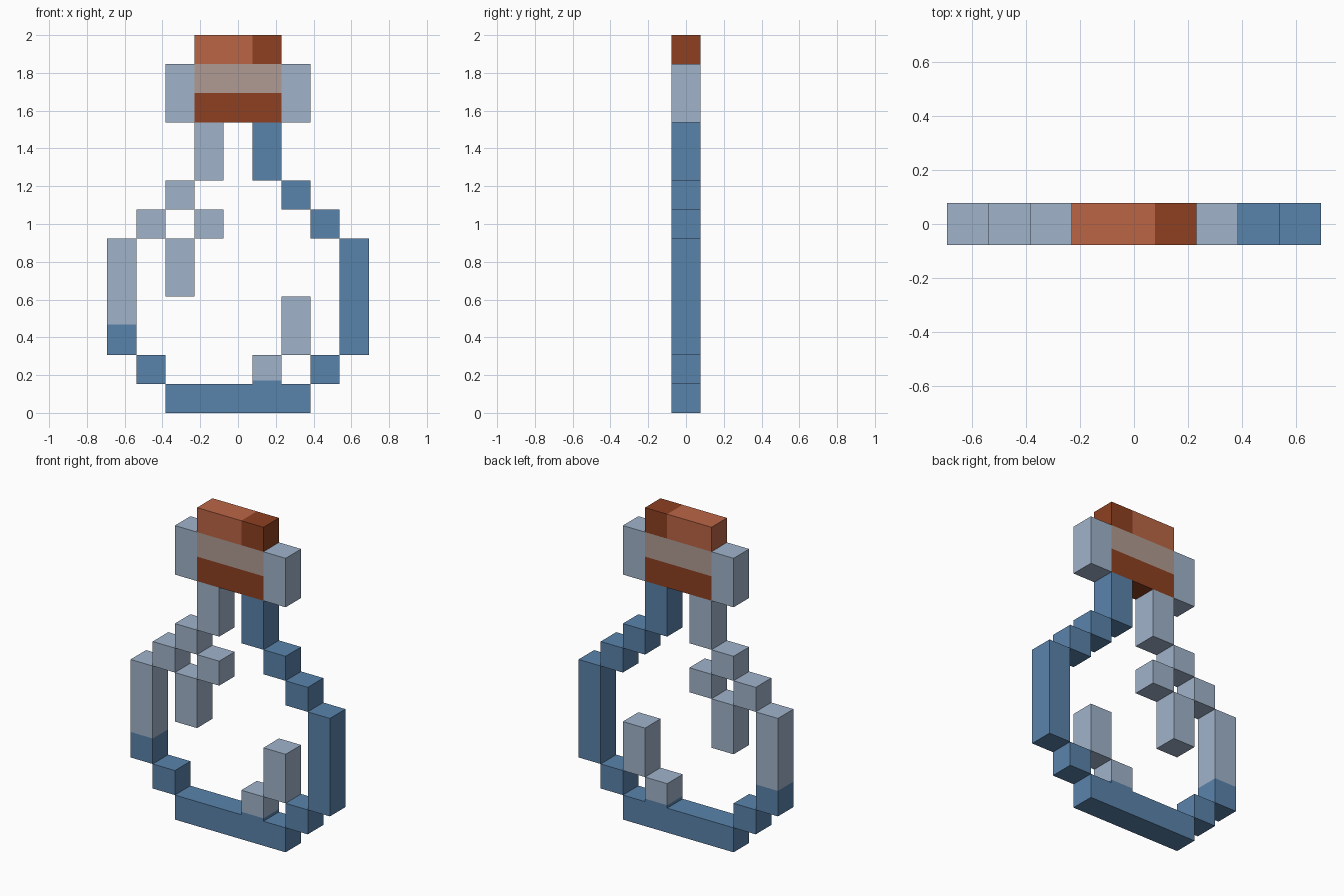
import bpy
import bmesh

cube = bpy.data.objects.get("Cube")
if cube:
    bpy.data.objects.remove(cube, do_unlink=True)

U = 2 / 13          # one pixel block
COLUMNS = 9


def linear(c):
    c /= 255
    return c / 12.92 if c <= 0.04045 else ((c + 0.055) / 1.055) ** 2.4


def material(name, r, g, b):
    mat = bpy.data.materials.new(name)
    mat.use_nodes = True
    colour = (linear(r), linear(g), linear(b), 1)
    mat.diffuse_color = colour
    bsdf = next(n for n in mat.node_tree.nodes if n.type == 'BSDF_PRINCIPLED')
    bsdf.inputs["Base Color"].default_value = colour
    return mat


PALE = material("pale glass", 160, 179, 202)
BLUE = material("blue glass", 90, 131, 171)
ORANGE = material("cork orange", 186, 101, 69)
BROWN = material("cork brown", 142, 64, 33)
TAN = material("cork behind glass", 176, 155, 146)


def block(name, col, row, wide, high, mats, rule=None, cuts=()):
    """Box on the pixel grid; cuts are (axis, grid line), rule picks a material."""
    bm = bmesh.new()
    bmesh.ops.create_cube(bm, size=1)
    for v in bm.verts:
        v.co.x = (col + (v.co.x + 0.5) * wide - COLUMNS / 2) * U
        v.co.y *= U
        v.co.z = (row + (v.co.z + 0.5) * high) * U
    for axis, line in cuts:
        co, no = [0, 0, 0], [0, 0, 0]
        co[axis] = (line - (COLUMNS / 2 if axis == 0 else 0)) * U
        no[axis] = 1
        bmesh.ops.bisect_plane(bm, geom=bm.verts[:] + bm.edges[:] + bm.faces[:],
                               plane_co=co, plane_no=no)
    if rule:
        for f in bm.faces:
            c = f.calc_center_median()
            f.material_index = rule(c.x / U + COLUMNS / 2, c.z / U)
    mesh = bpy.data.meshes.new(name)
    bm.to_mesh(mesh)
    bm.free()
    for m in mats:
        mesh.materials.append(m)
    obj = bpy.data.objects.new(name, mesh)
    bpy.context.collection.objects.link(obj)
    return obj


# Flask outline, right half pale where it catches the light
block("flask_base", 2, 0, 5, 1, [BLUE])
block("right_lower_corner", 1, 1, 1, 1, [BLUE])
block("left_lower_corner", 7, 1, 1, 1, [BLUE])
block("right_wall", 0, 2, 1, 4, [BLUE, PALE],
      lambda c, r: int(r > 3.02), [(2, 3.04)])
block("left_wall", 8, 2, 1, 4, [BLUE])
for side, mat, cols in (("right", PALE, (1, 2, 3)), ("left", BLUE, (7, 6, 5))):
    block(side + "_lower_shoulder", cols[0], 6, 1, 1, [mat])
    block(side + "_upper_shoulder", cols[1], 7, 1, 1, [mat])
    block(side + "_neck", cols[2], 8, 1, 2, [mat])

# Glints inside the flask
block("upper_glint_dot", 3, 6, 1, 1, [PALE])
block("upper_glint_bar", 2, 4, 1, 2, [PALE])
block("lower_glint_bar", 6, 2, 1, 2, [PALE])
block("lower_glint_dot", 5, 1, 1, 1, [BLUE, PALE],
      lambda c, r: int(r > 1.13), [(2, 1.12)])

# Glass lip around the stopper
block("right_lip", 2, 10, 1, 2, [PALE])
block("left_lip", 6, 10, 1, 2, [PALE])


# Stopper: brown below, tinted band, orange top with a brown end
def cork_colour(c, r):
    if r < 11:
        return 1
    if r < 12:
        return 2
    return 1 if c > 5 else 0


block("stopper", 3, 10, 3, 3, [ORANGE, BROWN, TAN], cork_colour,
      [(2, 11), (2, 12), (0, 5)])
